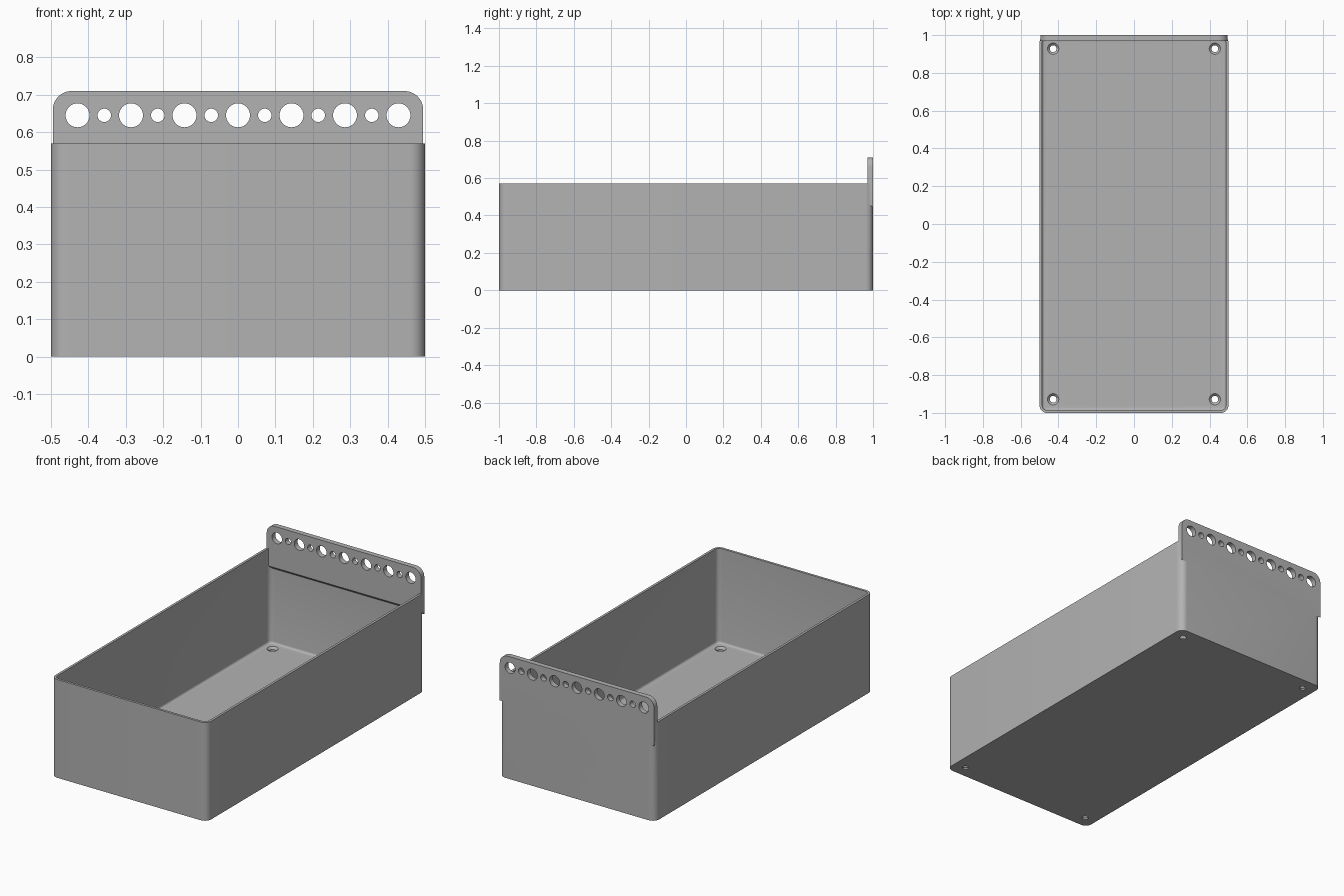
import bpy, bmesh
from math import sin, cos, pi, radians
from mathutils import Matrix

if "Cube" in bpy.data.objects:
    bpy.data.objects.remove(bpy.data.objects["Cube"])

WALL, FLOOR, HEIGHT = 0.014, 0.02, 0.57

grey = bpy.data.materials.new("plain grey")
grey.use_nodes = True
colour = (0.45, 0.45, 0.45, 1)
grey.diffuse_color = colour
grey.node_tree.nodes["Principled BSDF"].inputs["Base Color"].default_value = colour


def finish(name, bm):
    bmesh.ops.recalc_face_normals(bm, faces=bm.faces)
    mesh = bpy.data.meshes.new(name)
    bm.to_mesh(mesh)
    bm.free()
    mesh.materials.append(grey)
    obj = bpy.data.objects.new(name, mesh)
    bpy.context.collection.objects.link(obj)
    return obj


def rounded_rect(hx, hy, r, steps=8):
    pts = []
    for q, (sx, sy) in enumerate([(1, 1), (-1, 1), (-1, -1), (1, -1)]):
        for i in range(steps + 1):
            a = (q + i / steps) * pi / 2
            pts.append((sx * (hx - r) + r * cos(a), sy * (hy - r) + r * sin(a)))
    return pts


def loft(name, rings):
    """Solid through rounded rectangles given as (half x, half y, radius, z)."""
    bm = bmesh.new()
    loops = [[bm.verts.new((x, y, z)) for x, y in rounded_rect(hx, hy, r)]
             for hx, hy, r, z in rings]
    for low, high in zip(loops, loops[1:]):
        for i in range(len(low)):
            j = (i + 1) % len(low)
            bm.faces.new((low[i], low[j], high[j], high[i]))
    bm.faces.new(loops[0])
    bm.faces.new(loops[-1])
    return finish(name, bm)


def cones(name, items, turn=Matrix()):
    """Round cutters given as (centre, bottom radius, top radius, depth)."""
    bm = bmesh.new()
    for centre, r1, r2, depth in items:
        bmesh.ops.create_cone(bm, cap_ends=True, segments=32, radius1=r1, radius2=r2,
                              depth=depth, matrix=Matrix.Translation(centre) @ turn)
    return finish(name, bm)


def boolean(target, cutter, operation="DIFFERENCE"):
    mod = target.modifiers.new("cut", "BOOLEAN")
    mod.operation, mod.object, mod.solver = operation, cutter, "EXACT"
    bpy.context.view_layer.objects.active = target
    bpy.ops.object.modifier_apply(modifier=mod.name)
    bpy.data.objects.remove(cutter)


# Open tray with rounded corners and a small fillet around the floor
tray = loft("tray", [(0.5, 1, 0.04, 0), (0.5, 1, 0.04, HEIGHT)])
fillet = 0.012
rings = []
for i in range(5):
    a = i / 4 * pi / 2
    inset = WALL + fillet * (1 - sin(a))
    rings.append((0.5 - inset, 1 - inset, 0.04 - inset, FLOOR + fillet * (1 - cos(a))))
rings.append((0.5 - WALL, 1 - WALL, 0.04 - WALL, HEIGHT + 0.1))
boolean(tray, loft("cavity_cutter", rings))

# Hanging plate: rounded upper corners, sloped lower edge
bm = bmesh.new()
hx, top, r = 0.495, 0.71, 0.05
outline = [(-hx, 0.47), (hx, 0.47)]
for cx, start in ((hx - r, 0), (r - hx, pi / 2)):
    outline += [(cx + r * cos(start + i * pi / 16), top - r + r * sin(start + i * pi / 16))
                for i in range(9)]
inner = [bm.verts.new((x, 0.97, z)) for x, z in outline]
outer = [bm.verts.new((x, 1.0, z - 0.03 * (k < 2))) for k, (x, z) in enumerate(outline)]
for i in range(len(inner)):
    j = (i + 1) % len(inner)
    bm.faces.new((inner[i], inner[j], outer[j], outer[i]))
bm.faces.new(inner)
bm.faces.new(outer)
boolean(tray, finish("hanging_plate", bm), "UNION")

# Alternating large and small holes through the plate
row = [((0.0715 * i, 0.985, 0.645), *[0.018 if i % 2 else 0.032] * 2, 0.2)
       for i in range(-6, 7)]
boolean(tray, cones("plate_hole_cutter", row, Matrix.Rotation(pi / 2, 4, "X")))

# Countersunk screw holes in the floor corners
corners = [(sx * 0.428, sy * 0.928) for sx in (-1, 1) for sy in (-1, 1)]
boolean(tray, cones("screw_hole_cutter", [((x, y, 0), 0.018, 0.018, 0.2) for x, y in corners]))
boolean(tray, cones("countersink_cutter",
                    [((x, y, FLOOR - 0.004), 0.014, 0.038, 0.024) for x, y in corners]))

# Smooth shading with sharp edges kept
tray.name = "tray_with_hanging_plate"
bpy.ops.object.select_all(action="DESELECT")
tray.select_set(True)
bpy.context.view_layer.objects.active = tray
bpy.ops.object.shade_smooth_by_angle(angle=radians(30))
